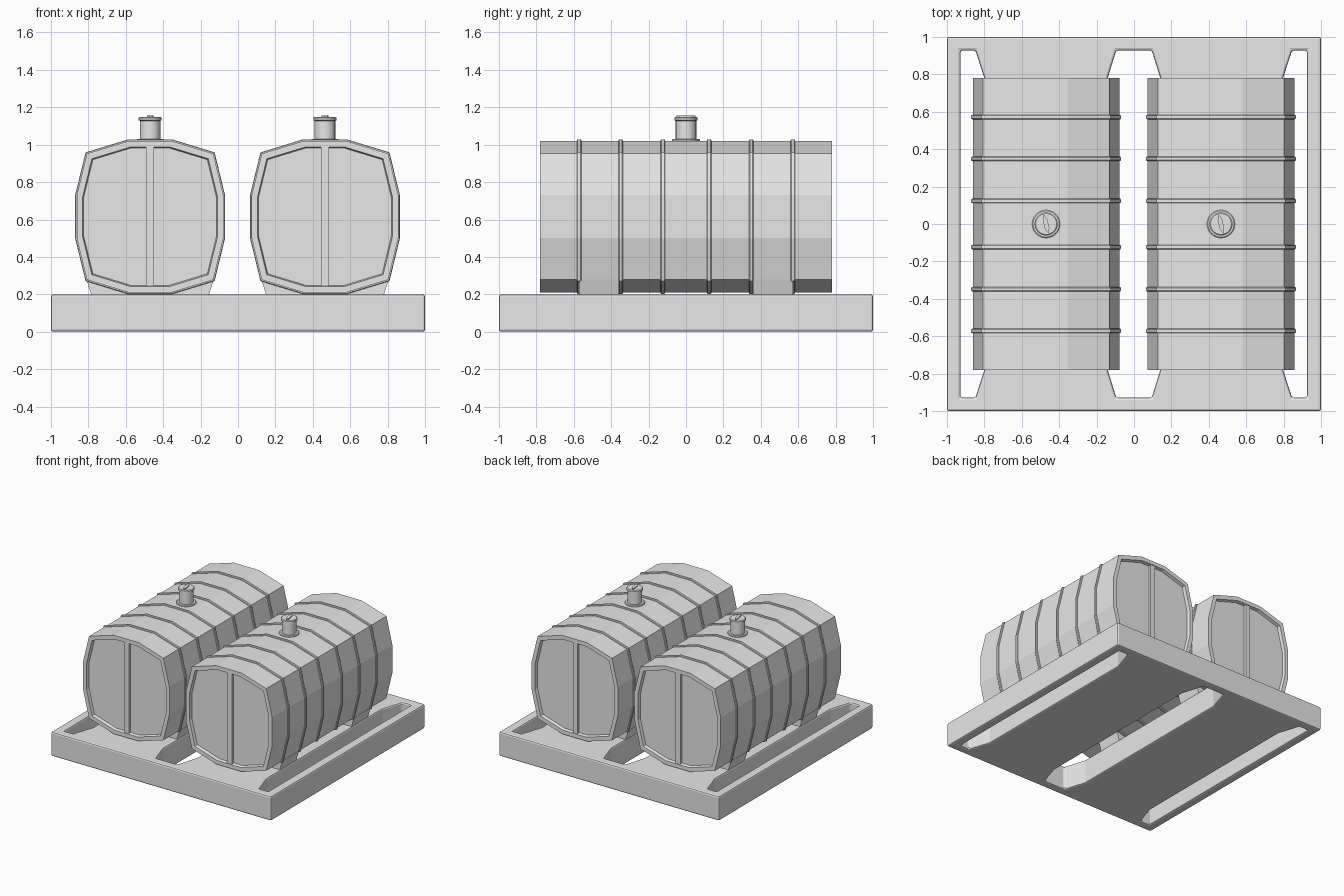
import bpy, bmesh, math

if "Cube" in bpy.data.objects:
    bpy.data.objects.remove(bpy.data.objects["Cube"])

mat = bpy.data.materials.new("light grey")
mat.diffuse_color = (0.8, 0.8, 0.8, 1)
mat.use_nodes = True
mat.node_tree.nodes["Principled BSDF"].inputs["Base Color"].default_value = mat.diffuse_color


def loft(bm, rings):
    """Skin a list of equal-length point rings and cap both ends."""
    vs = [[bm.verts.new(p) for p in ring] for ring in rings]
    n = len(vs[0])
    for a, b in zip(vs, vs[1:]):
        for i in range(n):
            j = (i + 1) % n
            bm.faces.new((a[i], a[j], b[j], b[i]))
    bm.faces.new(vs[0])
    bm.faces.new(vs[-1])


def make(name, lofts, smooth=False):
    bm = bmesh.new()
    for rings in lofts:
        loft(bm, rings)
    bmesh.ops.recalc_face_normals(bm, faces=bm.faces)
    me = bpy.data.meshes.new(name)
    bm.to_mesh(me)
    bm.free()
    me.materials.append(mat)
    ob = bpy.data.objects.new(name, me)
    bpy.context.collection.objects.link(ob)
    activate(ob)
    if smooth:
        bpy.ops.object.shade_smooth_by_angle(angle=math.radians(35))
    return ob


def activate(ob):
    bpy.ops.object.select_all(action='DESELECT')
    ob.select_set(True)
    bpy.context.view_layer.objects.active = ob


def prism(pts, z0, z1):
    return [[(x, y, z) for x, y in pts] for z in (z0, z1)]


def box(x0, x1, y0, y1, z0, z1):
    return prism([(x0, y0), (x1, y0), (x1, y1), (x0, y1)], z0, z1)


def slot(xl, xr, wl, wr):
    """Slot outline: narrow ends (xl, xr) widening to (wl, wr)."""
    return prism([(xl, -.928), (xr, -.928), (wr, -.75), (wr, .75),
                  (xr, .928), (xl, .928), (wl, .75), (wl, -.75)], -.1, .3)


# Pallet base with three through slots and softened edges
base = make("pallet_base", [box(-1, 1, -1, 1, 0, .2)])
cutter = make("slot_cutter", [slot(-.928, -.848, -.928, -.79),
                              slot(-.095, .095, -.15, .15),
                              slot(.845, .925, .787, .925)])
cutter.hide_render = True
activate(base)
cut = base.modifiers.new("slots", 'BOOLEAN')
cut.operation, cut.solver, cut.object = 'DIFFERENCE', 'EXACT', cutter
bev = base.modifiers.new("soft_edges", 'BEVEL')
bev.width, bev.segments, bev.limit_method = .012, 2, 'ANGLE'
bev.angle_limit = math.radians(30)
for m in ("slots", "soft_edges"):
    bpy.ops.object.modifier_apply(modifier=m)
bpy.data.objects.remove(cutter)

# Twelve-sided tank cross-section around its centre height
CZ = .615
Q = [(.392, .115), (.338, .337), (.115, .405)]
SECTION = (Q + [(-x, z) for x, z in reversed(Q)] + [(-x, -z) for x, z in Q]
           + [(x, -z) for x, z in reversed(Q)])


def section(cx, y, s):
    return [(cx + x * s, y, CZ + z * s) for x, z in SECTION]


def circle(cx, r, z, n=24):
    return [(cx + r * math.cos(2 * math.pi * i / n),
             r * math.sin(2 * math.pi * i / n), z) for i in range(n)]


for side, cx in (("left", -.47), ("right", .465)):
    # Body with recessed end panels
    make(side + "_tank_body", [[section(cx, y, s) for y, s in (
        (-.755, .905), (-.78, .92), (-.78, 1), (.78, 1), (.78, .92), (.755, .905))]])
    # Vertical bar across each end panel
    make(side + "_end_bars", [box(cx - .021, cx + .021, min(a, b), max(a, b), .243, .987)
                              for a, b in ((-.775, -.74), (.775, .74))])
    # Six raised hoops
    make(side + "_hoops", [[section(cx, y + d, s) for d, s in (
        (-.012, .98), (-.012, 1.012), (-.007, 1.021),
        (.007, 1.021), (.012, 1.012), (.012, .98))]
        for y in (-.572, -.348, -.123, .123, .348, .572)])
    # Two saddles, slightly narrower at the foot
    make(side + "_saddles", [[[(cx + x * w, y, z) for x, y in (
        (-1, y0), (1, y0), (1, y1), (-1, y1))] for w, z in ((.312, .19), (.34, .278))]
        for y0, y1 in ((-.572, -.358), (.358, .572))])
    # Filler neck, flange and cap
    make(side + "_filler_neck", [[circle(cx, r, z) for r, z in (
        (.075, 1.0), (.075, 1.026), (.070, 1.03), (.055, 1.03), (.055, 1.128),
        (.062, 1.131), (.062, 1.143), (.056, 1.148))]], True)
    # Twist grip on the cap
    a = math.radians(14)
    grip = [(0, .052), (-.012, .025), (-.012, -.025), (0, -.052), (.012, -.025), (.012, .025)]
    make(side + "_cap_grip", [prism(
        [(cx + x * math.cos(a) - y * math.sin(a), x * math.sin(a) + y * math.cos(a))
         for x, y in grip], 1.14, 1.157)])
